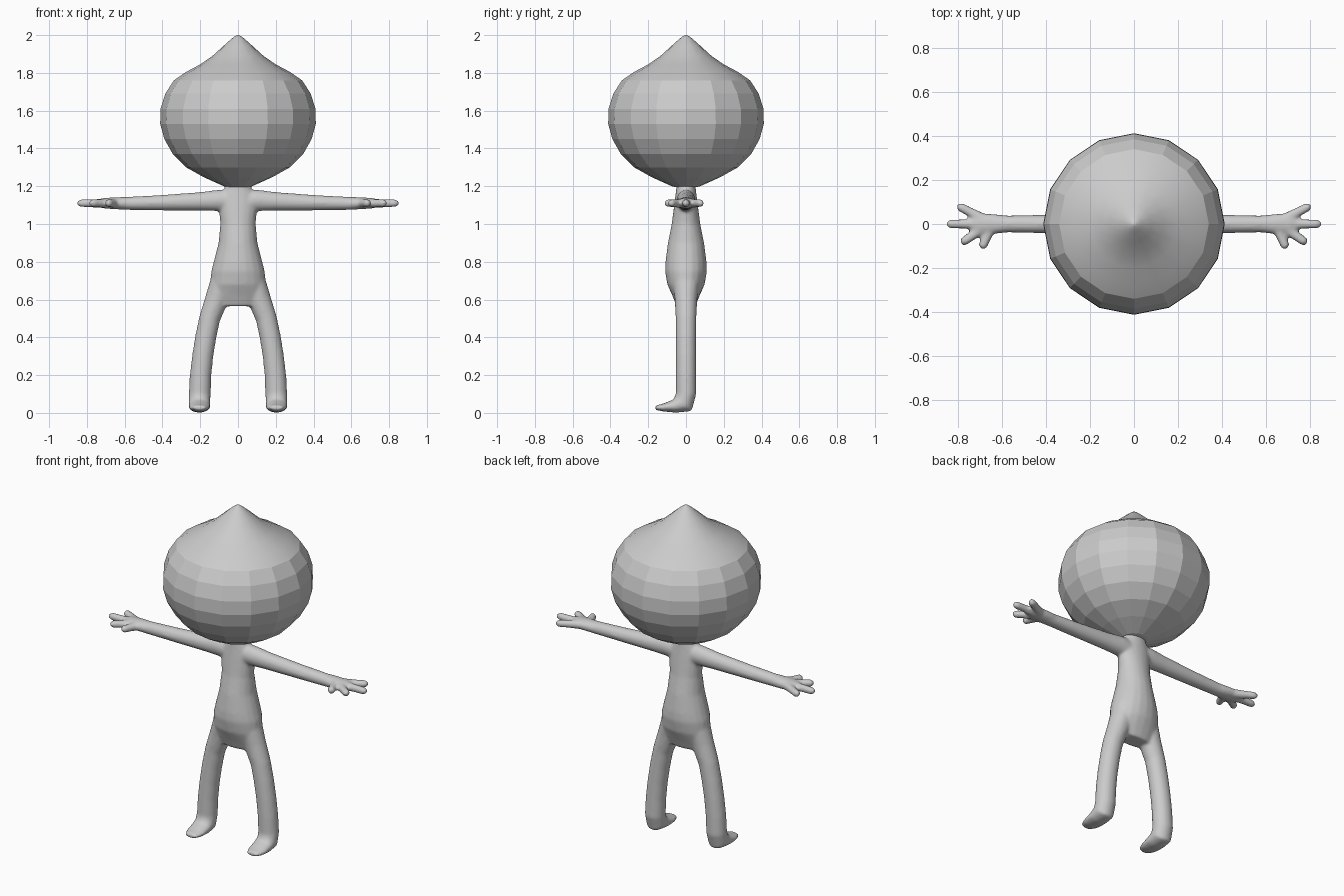
import bpy, bmesh
from math import cos, sin, pi
from mathutils import Vector

if "Cube" in bpy.data.objects:
    bpy.data.objects.remove(bpy.data.objects["Cube"])


def new_object(name, bm):
    bmesh.ops.recalc_face_normals(bm, faces=bm.faces)
    mesh = bpy.data.meshes.new(name)
    bm.to_mesh(mesh)
    bm.free()
    ob = bpy.data.objects.new(name, mesh)
    bpy.context.collection.objects.link(ob)
    return ob


def skin_rings(bm, rings):
    """Bridge consecutive rings and cap both ends."""
    n = len(rings[0])
    for r0, r1 in zip(rings, rings[1:]):
        for i in range(n):
            j = (i + 1) % n
            bm.faces.new((r0[i], r0[j], r1[j], r1[i]))
    bm.faces.new(rings[0])
    bm.faces.new(rings[-1])


def tube(bm, pts, ref, side=1, n=16):
    """Elliptical tube; pts = (x, y, z, half size in the bend plane, half size along ref)."""
    cs = [Vector((side * p[0], p[1], p[2])) for p in pts]
    rings = []
    for i, p in enumerate(pts):
        t = (cs[min(i + 1, len(cs) - 1)] - cs[max(i - 1, 0)]).normalized()
        u = t.cross(Vector(ref)).normalized()
        v = u.cross(t).normalized()
        rings.append([bm.verts.new(cs[i] + u * p[3] * cos(2 * pi * k / n)
                                   + v * p[4] * sin(2 * pi * k / n)) for k in range(n)])
    skin_rings(bm, rings)


X, Z = (1, 0, 0), (0, 0, 1)

# Head: 16-sided turned bulb, faceted sides and smooth pointed top
head_profile = [(0.03, 1.19), (0.075, 1.2), (0.18, 1.247), (0.275, 1.3), (0.345, 1.37),
                (0.39, 1.45), (0.412, 1.53), (0.41, 1.61), (0.385, 1.69), (0.34, 1.76),
                (0.275, 1.805), (0.2, 1.845), (0.135, 1.89), (0.08, 1.94),
                (0.035, 1.98), (0.015, 1.995), (0.003, 2.0)]
bm = bmesh.new()
skin_rings(bm, [[bm.verts.new((r * cos(pi * k / 8), r * sin(pi * k / 8), z))
                 for k in range(16)] for r, z in head_profile])
for f in bm.faces:
    f.smooth = f.calc_center_median().z > 1.77 or f.calc_center_median().z < 1.22
new_object("head", bm)

# Body: torso, limbs and fingers fused into one smooth skin
bm = bmesh.new()
torso = [(1.22, .05, .07), (1.19, .052, .072), (1.16, .055, .092), (1.1, .063, .102),
         (1.0, .076, .094), (.9, .096, .103), (.8, .109, .129), (.75, .111, .142),
         (.68, .099, .148), (.62, .072, .15), (.565, .05, .12)]
tube(bm, [(0, 0, z, a, b) for z, a, b in torso], X, n=20)

# Leg running down and bending forward into the foot
leg = [(.085, 0, .7, .07, .06), (.113, 0, .6, .06, .062), (.15, 0, .5, .055, .056),
       (.171, 0, .4, .054, .056), (.187, 0, .3, .054, .056), (.198, 0, .2, .054, .057),
       (.203, 0, .1, .054, .058), (.204, -.014, .05, .06, .058),
       (.204, -.06, .036, .036, .058), (.204, -.12, .028, .021, .053),
       (.204, -.162, .027, .012, .035)]
arm = [(.02, 0, 1.118, .05, .06), (.1, 0, 1.125, .05, .057), (.2, 0, 1.12, .045, .049),
       (.4, 0, 1.113, .041, .041), (.58, 0, 1.109, .039, .035), (.65, 0, 1.11, .047, .032),
       (.71, 0, 1.11, .05, .028), (.735, 0, 1.11, .035, .022)]
# Finger roots and tips in plan
fingers = [((.68, .02), (.803, .085)), ((.69, 0), (.852, 0)),
           ((.68, -.015), (.785, -.088)), ((.65, -.015), (.692, -.112))]

for s in (1, -1):
    tube(bm, leg, X, s)
    tube(bm, arm, Z, s)
    for (x0, y0), (x1, y1) in fingers:
        tube(bm, [(x0 + (x1 - x0) * t, y0 + (y1 - y0) * t, 1.11, r, r)
                  for t, r in ((0, .026), (.5, .022), (.88, .021), (1, .011))], Z, s, 12)

body = new_object("body", bm)
rm = body.modifiers.new("fuse", 'REMESH')
rm.mode = 'VOXEL'
rm.voxel_size = 0.008
rm.use_smooth_shade = True
sm = body.modifiers.new("soften", 'SMOOTH')
sm.factor = 0.5
sm.iterations = 8
